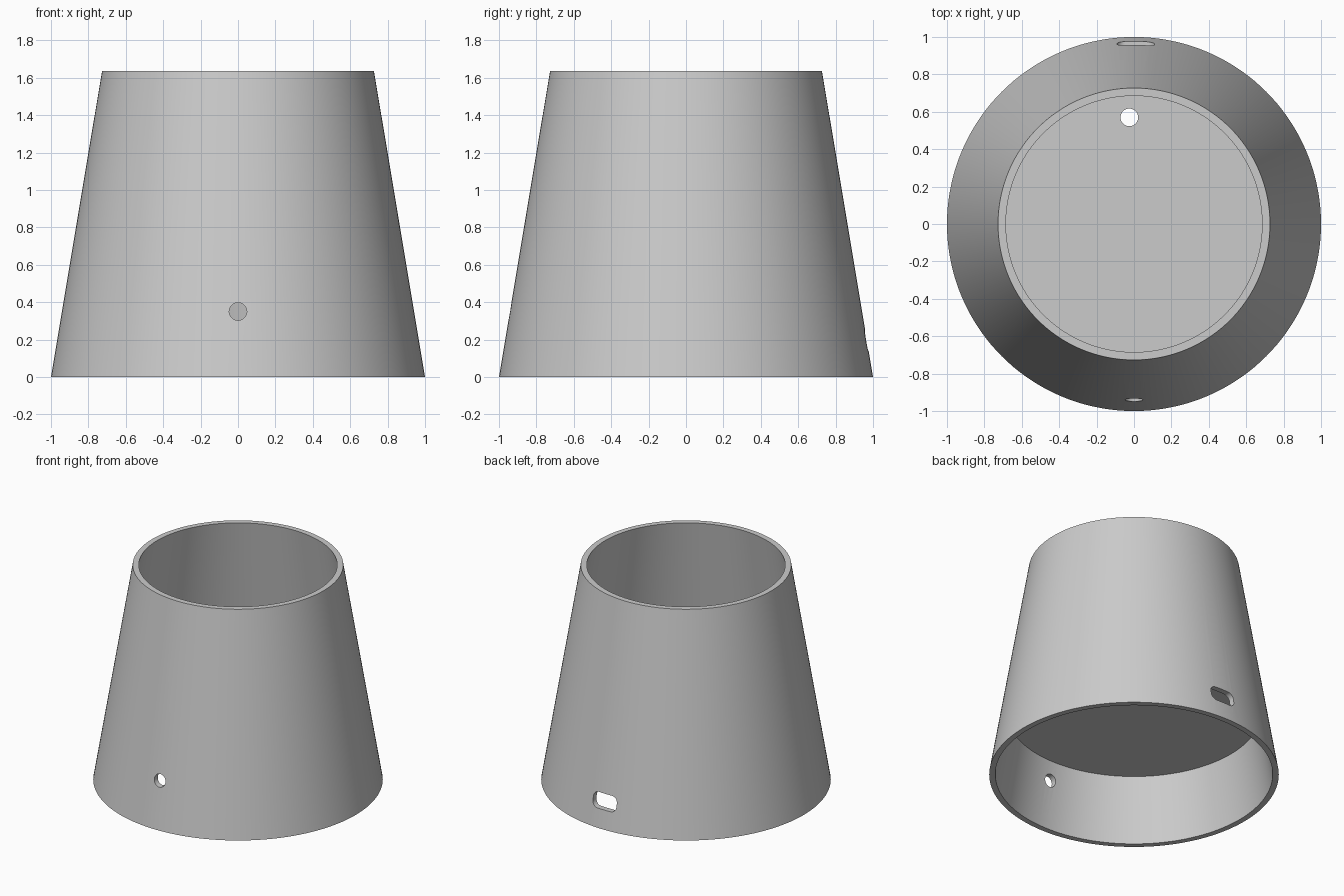
import bpy, bmesh, math
from mathutils import Matrix, Vector

old = bpy.data.objects.get("Cube")
if old:
    bpy.data.objects.remove(old, do_unlink=True)

HEIGHT, R_BOTTOM, R_TOP, WALL = 1.635, 1.0, 0.727, 0.042
FLOOR_LOW, FLOOR_HIGH = 0.49, 0.53
SIDES = 144

grey = bpy.data.materials.new("plain_grey")
grey.use_nodes = True
colour = (0.6, 0.6, 0.6, 1)
grey.diffuse_color = colour
grey.node_tree.nodes["Principled BSDF"].inputs["Base Color"].default_value = colour


def make_object(name, bm):
    bmesh.ops.recalc_face_normals(bm, faces=bm.faces)
    mesh = bpy.data.meshes.new(name)
    bm.to_mesh(mesh)
    bm.free()
    mesh.materials.append(grey)
    obj = bpy.data.objects.new(name, mesh)
    bpy.context.collection.objects.link(obj)
    return obj


def outer(z):
    return R_BOTTOM + (R_TOP - R_BOTTOM) * z / HEIGHT


def inner(z):
    return outer(z) - WALL


def tapered_shell():
    """Revolved wall with a cross floor inside."""
    bm = bmesh.new()
    profile = [(0, FLOOR_LOW), (inner(FLOOR_LOW), FLOOR_LOW), (inner(0), 0),
               (outer(0), 0), (outer(HEIGHT), HEIGHT), (inner(HEIGHT), HEIGHT),
               (inner(FLOOR_HIGH), FLOOR_HIGH), (0, FLOOR_HIGH)]
    verts = [bm.verts.new((r, 0, z)) for r, z in profile]
    edges = [bm.edges.new(pair) for pair in zip(verts, verts[1:])]
    bmesh.ops.spin(bm, geom=verts + edges, axis=(0, 0, 1), cent=(0, 0, 0),
                   angle=2 * math.pi, steps=SIDES)
    bmesh.ops.remove_doubles(bm, verts=bm.verts, dist=0.0001)
    return make_object("tapered_shell", bm)


def cutter(name, centre, width, height, radius, depth, upright):
    """Rounded-rectangle prism; upright ones run along y, others along z."""
    bm = bmesh.new()
    steps = 12
    ring = []
    for corner, (sx, sy) in enumerate([(1, 1), (-1, 1), (-1, -1), (1, -1)]):
        for i in range(steps):
            a = math.pi / 2 * (corner + (i + 0.5) / steps)
            ring.append(bm.verts.new((sx * (width / 2 - radius) + radius * math.cos(a),
                                      sy * (height / 2 - radius) + radius * math.sin(a),
                                      -depth / 2)))
    face = bm.faces.new(ring)
    grown = bmesh.ops.extrude_face_region(bm, geom=[face])["geom"]
    top = [g for g in grown if isinstance(g, bmesh.types.BMVert)]
    bmesh.ops.translate(bm, verts=top, vec=(0, 0, depth))
    turn = Matrix.Rotation(math.pi / 2 if upright else 0, 4, "X")
    bm.transform(Matrix.Translation(Vector(centre)) @ turn)
    obj = make_object(name, bm)
    obj.hide_render = True
    return obj


shell = tapered_shell()

# Front round hole, back cable slot and floor hole
cutters = [
    cutter("front_hole_cutter", (0, -0.92, 0.35), 0.094, 0.094, 0.047, 0.3, True),
    cutter("back_slot_cutter", (0.01, 0.95, 0.195), 0.2, 0.115, 0.045, 0.3, True),
    cutter("floor_hole_cutter", (-0.025, 0.57, 0.51), 0.094, 0.094, 0.047, 0.3, False),
]
bpy.context.view_layer.objects.active = shell
for tool in cutters:
    cut = shell.modifiers.new(tool.name, "BOOLEAN")
    cut.operation = "DIFFERENCE"
    cut.solver = "EXACT"
    cut.object = tool
    bpy.ops.object.modifier_apply(modifier=cut.name)
    bpy.data.objects.remove(tool, do_unlink=True)

bpy.ops.object.select_all(action="DESELECT")
shell.select_set(True)
bpy.ops.object.shade_smooth_by_angle(angle=math.radians(30))
